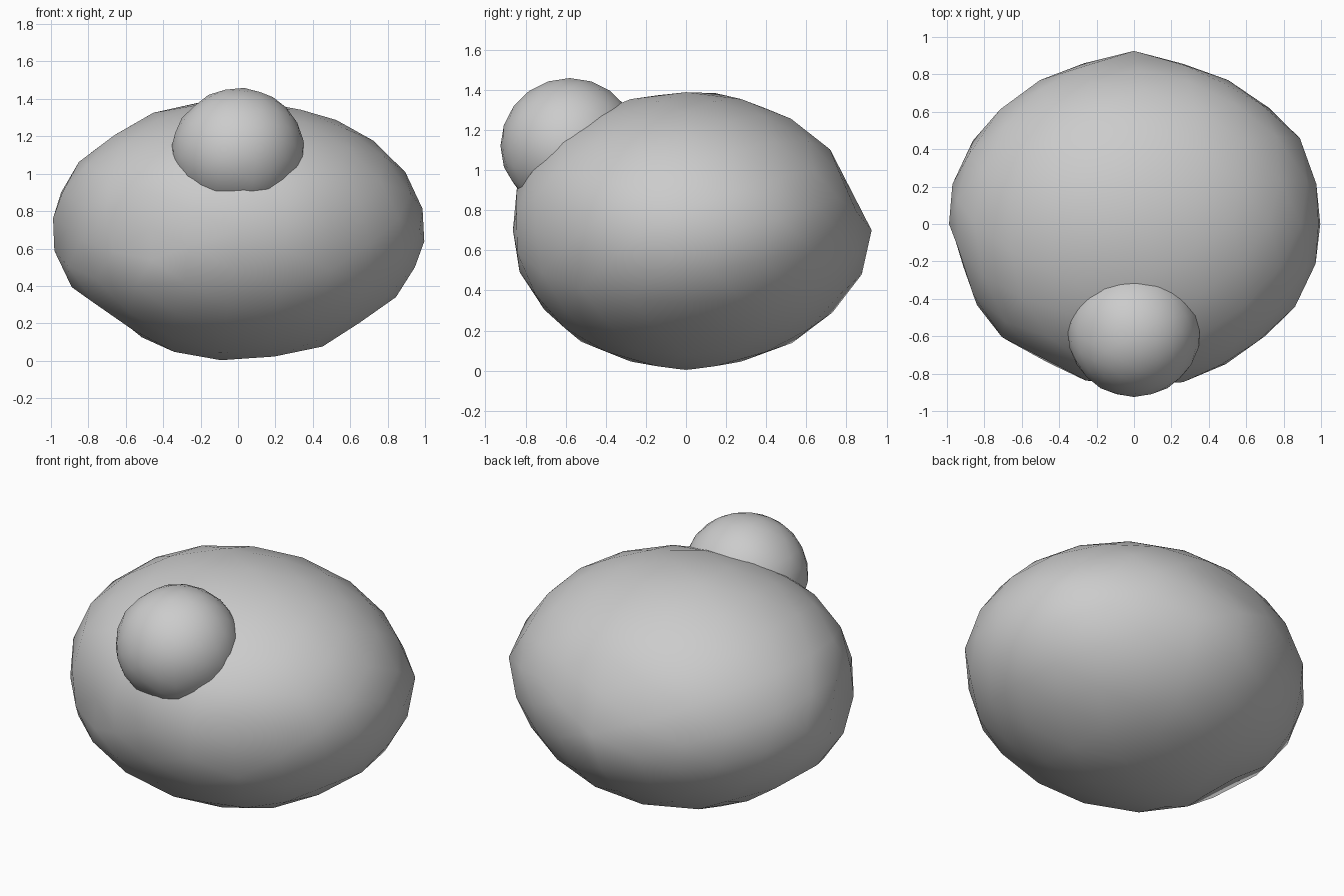
import bpy, bmesh, math
from mathutils import Matrix, Vector

cube = bpy.data.objects.get("Cube")
if cube:
    bpy.data.objects.remove(cube, do_unlink=True)

# Single matte grey
grey = bpy.data.materials.new("light grey")
grey.use_nodes = True
colour = (0.6, 0.6, 0.6, 1)
grey.diffuse_color = colour
grey.node_tree.nodes["Principled BSDF"].inputs["Base Color"].default_value = colour


def lumpy_ball(name, centre, radii, lumps):
    """Smooth icosphere ellipsoid with local swellings and dents."""
    bm = bmesh.new()
    bmesh.ops.create_icosphere(bm, subdivisions=3, radius=1)
    # Turn the ball so that edge midpoints sit on the axes
    turn = Matrix.Rotation(math.atan(2) / 2, 4, "Y")
    bmesh.ops.transform(bm, matrix=turn, verts=bm.verts)
    for v in bm.verts:
        out = v.co.normalized()
        scale = 1
        for direction, amount in lumps:
            gap = out.angle(Vector(direction))
            scale += amount * math.exp(-(gap / 0.22) ** 2)
        v.co = Vector(c + r * k * scale for c, r, k in zip(centre, radii, out))
    mesh = bpy.data.meshes.new(name)
    bm.to_mesh(mesh)
    bm.free()
    mesh.materials.append(grey)
    mesh.shade_smooth()
    obj = bpy.data.objects.new(name, mesh)
    bpy.context.collection.objects.link(obj)


# Wide body: swellings first, then dents
lumpy_ball("body", (0, 0, 0.7), (1, 0.89, 0.69), [
    ((0, 1, 0), 0.045), ((0.86, 0.54, 0), 0.035),
    ((0.3, 0, -1), 0.03), ((-0.3, 0, -1), 0.03), ((-0.3, 0.1, 1), 0.03),
    ((0, 0.95, -0.3), 0.03), ((0, 0.7, -0.7), 0.02),
    ((-0.9, -0.3, 0), -0.07), ((-0.48, -0.8, 0), -0.07),
    ((0.6, -0.75, 0), -0.04), ((0, -1, 0), -0.03),
    ((-0.65, 0, -0.68), -0.07), ((0.66, 0, -0.7), -0.03),
    ((0, 0.93, 0.25), -0.04), ((0, -0.85, -0.45), -0.03),
])

# Small round head set into the upper front
lumpy_ball("head", (0, -0.58, 1.12), (0.355, 0.345, 0.34), [
    ((0.9, 0, -0.4), 0.03), ((-0.65, 0, 0.75), -0.03),
    ((0, -0.7, -0.7), -0.04), ((0.3, -0.7, -0.65), 0.03),
])
